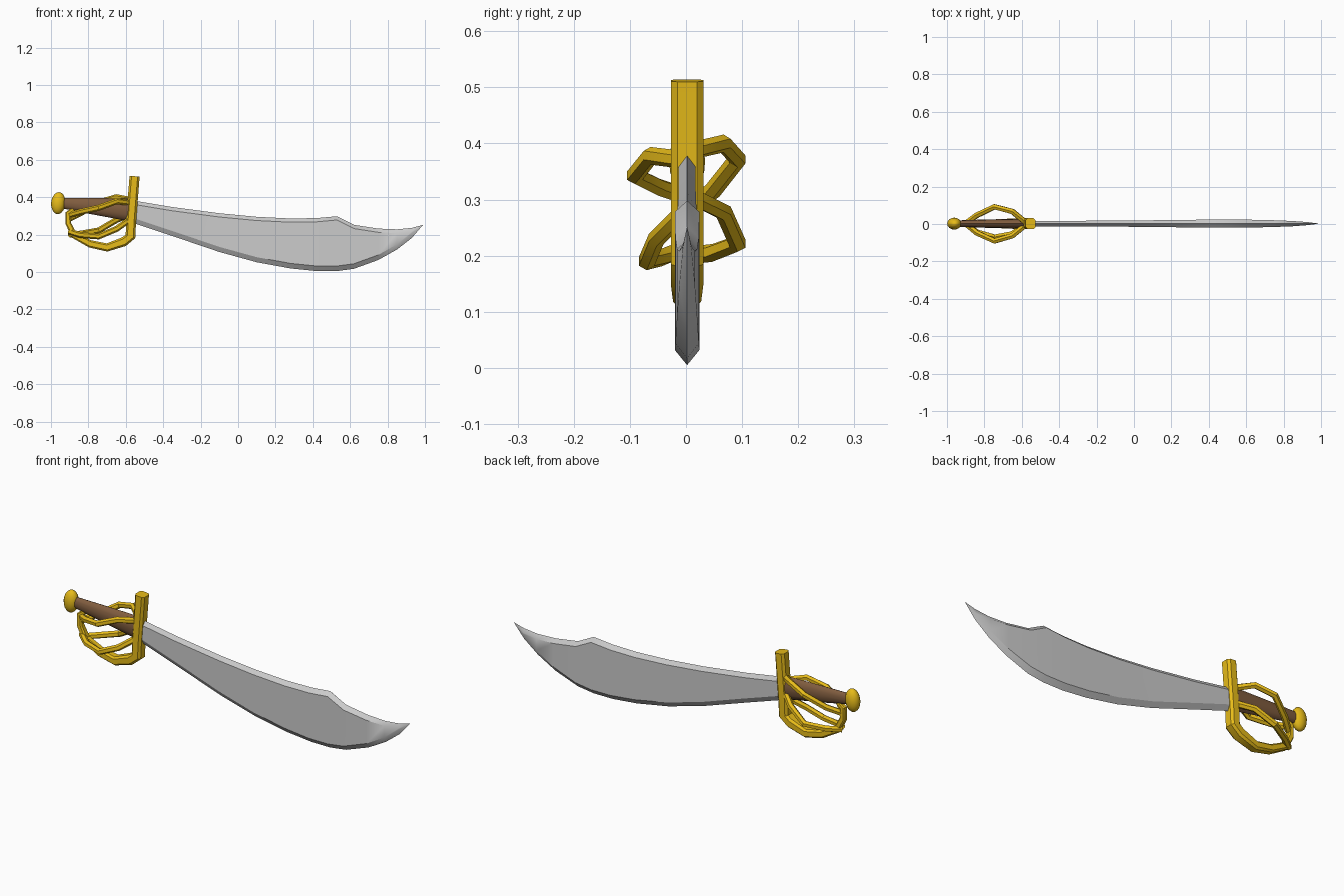
import bpy, bmesh, math
from mathutils import Vector

if "Cube" in bpy.data.objects:
    bpy.data.objects.remove(bpy.data.objects["Cube"])

Y0 = 0.002  # the sword's centre plane


def material(name, rgb):
    m = bpy.data.materials.new(name)
    m.diffuse_color = (*rgb, 1)
    m.use_nodes = True
    m.node_tree.nodes["Principled BSDF"].inputs["Base Color"].default_value = m.diffuse_color
    return m


gold = material("gold", (0.80, 0.50, 0.01))
brown = material("leather", (0.22, 0.11, 0.05))


def finish(name, bm, mat=None, angle=30):
    bmesh.ops.recalc_face_normals(bm, faces=bm.faces)
    me = bpy.data.meshes.new(name)
    bm.to_mesh(me)
    bm.free()
    ob = bpy.data.objects.new(name, me)
    bpy.context.collection.objects.link(ob)
    if mat:
        me.materials.append(mat)
    bpy.ops.object.select_all(action='DESELECT')
    ob.select_set(True)
    bpy.context.view_layer.objects.active = ob
    bpy.ops.object.shade_smooth_by_angle(angle=math.radians(angle))
    return ob


def skin(bm, rings, cap_end=True):
    """Join rings of points into a closed solid."""
    loops = [[bm.verts.new(p) for p in r] for r in rings]
    n = len(loops[0])
    for a, b in zip(loops, loops[1:]):
        for i in range(n):
            j = (i + 1) % n
            bm.faces.new((a[i], a[j], b[j], b[i]))
    bm.faces.new(loops[0])
    if cap_end:
        bm.faces.new(loops[-1])
    return loops


def tube(name, pts, radii, mat, sides=6, square=False):
    """Sweep a section along a path; radii are (in-plane, sideways) pairs."""
    pts = [Vector(p) for p in pts]
    bm, rings = bmesh.new(), []
    for i, p in enumerate(pts):
        t = (pts[min(i + 1, len(pts) - 1)] - pts[max(i - 1, 0)]).normalized()
        side = Vector((0, 1, 0))
        side = (side - t * side.dot(t)).normalized()
        up = t.cross(side)
        ru, rs = radii[i]
        if square:   # square with chamfered corners
            sec = [(1, .6), (.6, 1), (-.6, 1), (-1, .6), (-1, -.6), (-.6, -1), (.6, -1), (1, -.6)]
        else:
            sec = [(math.cos(2 * math.pi * k / sides), math.sin(2 * math.pi * k / sides))
                   for k in range(sides)]
        rings.append([p + up * ru * u + side * rs * s for u, s in sec])
    skin(bm, rings)
    return finish(name, bm, mat)


# blade: hexagonal section, stations (x, spine z, edge z, half thickness)
stations = [(-.56, .382, .262, .015), (-.35, .347, .192, .015), (-.1, .314, .107, .016),
            (.1, .295, .052, .018), (.28, .286, .019, .020), (.42, .288, .005, .022),
            (.53, .298, .005, .022), (.62, .252, .017, .021), (.75, .232, .064, .018),
            (.85, .228, .120, .014), (.93, .236, .182, .008)]
bm = bmesh.new()
rings = []
for x, top, low, h in stations:
    a, b = top - .020, low + .027
    rings.append([(x, Y0, top), (x, Y0 + h, a), (x, Y0 + h, b),
                  (x, Y0, low), (x, Y0 - h, b), (x, Y0 - h, a)])
last = skin(bm, rings, cap_end=False)[-1]
tip = bm.verts.new((.99, Y0, .252))
for i in range(6):
    bm.faces.new((last[i], last[(i + 1) % 6], tip))
finish("blade", bm)

# cross guard running on into the knuckle bow
bow = [(-.553, .512), (-.572, .27), (-.575, .19), (-.61, .162), (-.70, .131),
       (-.79, .150), (-.875, .195), (-.908, .26), (-.908, .315), (-.88, .335)]
bow_r = [(.027, .029), (.027, .029), (.027, .029), (.025, .029), (.022, .025),
         (.020, .021), (.017, .018), (.015, .016), (.014, .015), (.012, .012)]
tube("guard_and_knuckle_bow", [(x, Y0, z) for x, z in bow], bow_r, gold, square=True)

# basket bars: height at guard, then side offset and height along the bar
bars = {
    "upper_back_bar": (1, .385, (.065, .400), (.090, .372), (.045, .315), .285),
    "upper_front_bar": (-1, .370, (.065, .378), (.093, .343), (.050, .322), .305),
    "lower_back_bar": (1, .310, (.065, .278), (.090, .222), (.045, .205), .200),
    "lower_front_bar": (-1, .285, (.055, .230), (.072, .190), (.045, .197), .215),
}
for name, (s, z0, p, q, r, z1) in bars.items():
    path = [(-.572, Y0, z0), (-.65, Y0 + s * p[0], p[1]), (-.745, Y0 + s * q[0], q[1]),
            (-.84, Y0 + s * r[0], r[1]), (-.90, Y0, z1)]
    tube(name, path, [(.016, .016)] * 5, gold)

# grip: oval handle, deeper toward the guard
bm = bmesh.new()
rings = []
for x, top, low, w in [(-.95, .397, .342, .017), (-.80, .396, .312, .022), (-.565, .392, .268, .027)]:
    c, h = (top + low) / 2, (top - low) / 2
    rings.append([(x, Y0 + w * math.cos(k * math.pi / 6), c + h * math.sin(k * math.pi / 6))
                  for k in range(12)])
skin(bm, rings)
finish("grip", bm, brown, 40)

# pommel: flattened ball
bm = bmesh.new()
bmesh.ops.create_uvsphere(bm, u_segments=16, v_segments=10, radius=1)
pommel = finish("pommel", bm, gold, 40)
pommel.scale = (.038, .032, .059)
pommel.rotation_euler = (0, math.radians(5), 0)
pommel.location = (-.961, Y0, .368)
